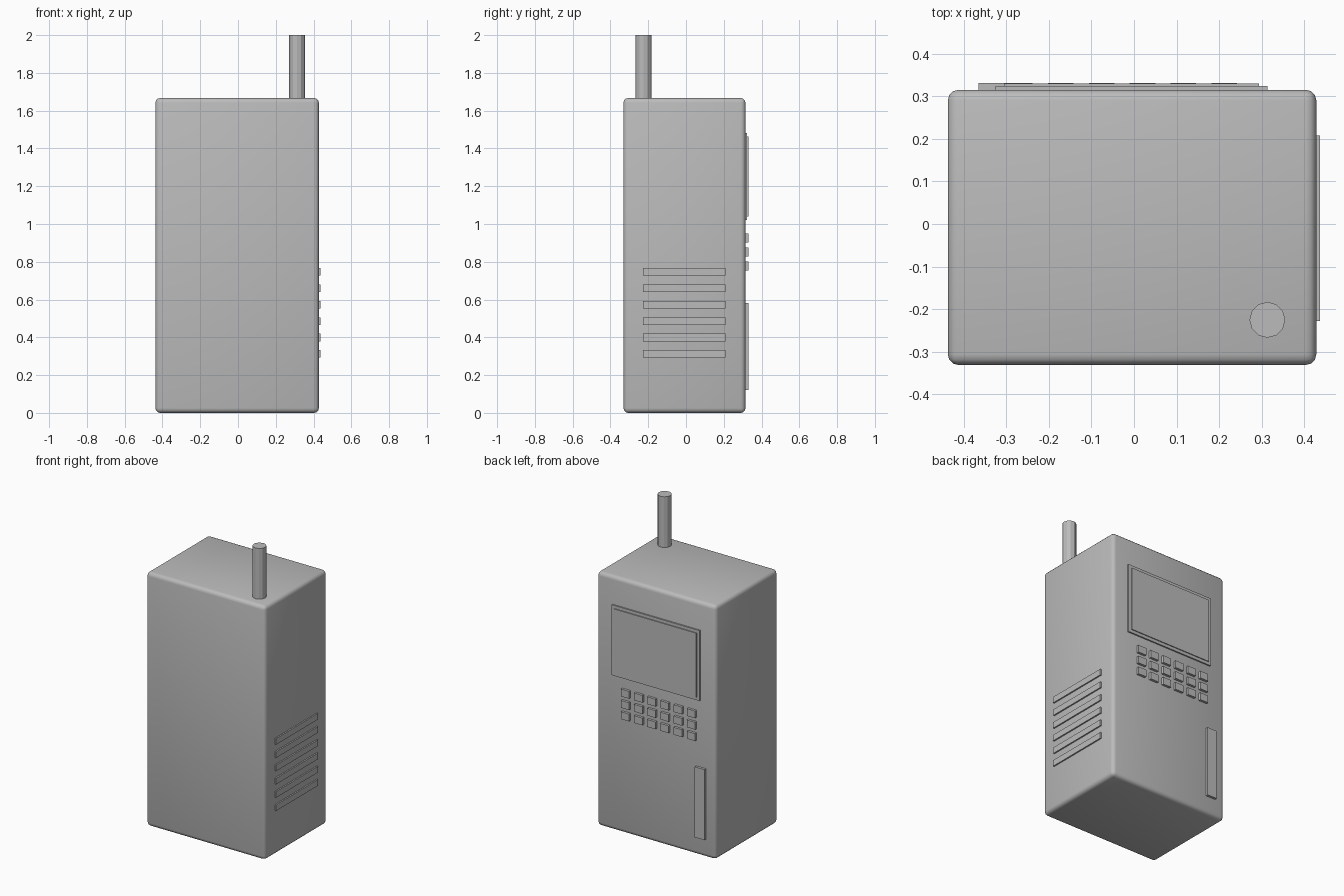
import bpy
import math

cube = bpy.data.objects.get("Cube")
if cube:
    bpy.data.objects.remove(cube, do_unlink=True)

# One plain grey for the whole device
GREY = (0.5, 0.5, 0.5, 1.0)
grey = bpy.data.materials.new("plain grey")
grey.use_nodes = True
grey.diffuse_color = GREY
grey.node_tree.nodes["Principled BSDF"].inputs["Base Color"].default_value = GREY


def box(name, x, y, z):
    """Box spanning the given (low, high) range on each axis."""
    spans = (x, y, z)
    bpy.ops.mesh.primitive_cube_add(size=1, location=[(a + b) / 2 for a, b in spans])
    obj = bpy.context.object
    obj.name = name
    obj.scale = [b - a for a, b in spans]
    bpy.ops.object.transform_apply(location=False, rotation=False, scale=True)
    obj.data.materials.append(grey)
    return obj


BACK = 0.315     # panel face of the body
SIDE = 0.428     # vented face of the body
SINK = 0.01      # how far raised parts sit into the body

# Body with softly rounded edges
body = box("body", (-0.437, SIDE), (-0.331, BACK), (0, 1.667))
bevel = body.modifiers.new("rounded edges", "BEVEL")
bevel.width = 0.025
bevel.segments = 3
bpy.context.view_layer.objects.active = body
bpy.ops.object.shade_smooth()

# Antenna
bpy.ops.mesh.primitive_cylinder_add(vertices=12, radius=0.042, depth=0.36,
                                    location=(0.313, -0.225, 1.82))
antenna = bpy.context.object
antenna.name = "antenna"
antenna.data.materials.append(grey)

# Display: frame plate with a raised screen
box("screen_frame", (-0.325, 0.313), (BACK - SINK, 0.324), (1.02, 1.482))
box("screen", (-0.305, 0.293), (BACK - SINK, 0.33), (1.04, 1.462))

# Keypad
for row in range(3):
    for col in range(6):
        x = -0.298 + col * 0.096
        z = 0.753 + row * 0.0745
        box(f"key_{row + 1}_{col + 1}", (x, x + 0.06), (BACK - SINK, 0.331), (z, z + 0.048))

# Talk bar
box("talk_bar", (-0.365, -0.295), (BACK - SINK, 0.331), (0.12, 0.583))

# Speaker vent slats on the side
for i in range(6):
    z = 0.292 + i * 0.087
    box(f"vent_slat_{i + 1}", (SIDE - SINK, 0.437), (-0.228, 0.208), (z, z + 0.04))
